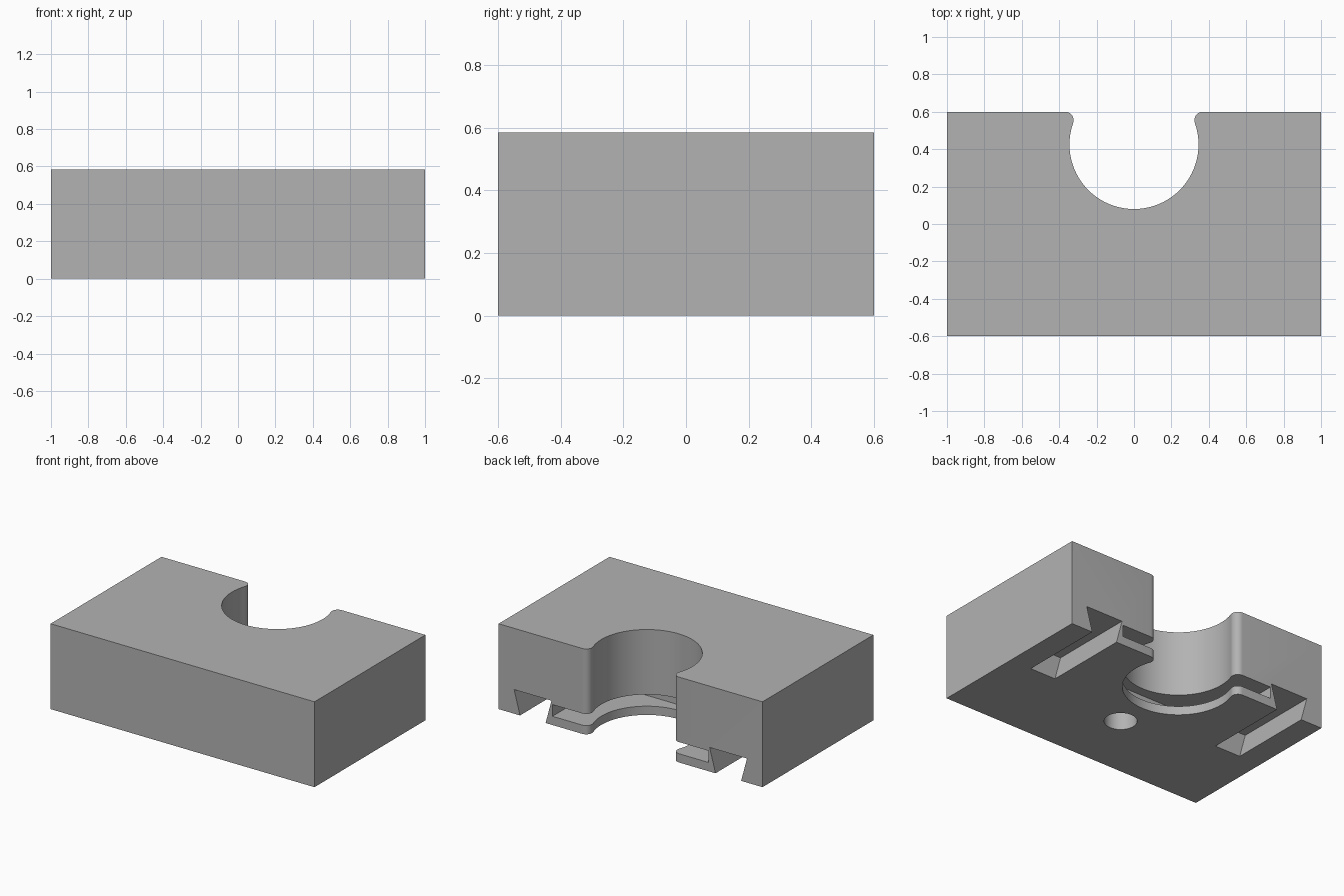
import bpy
import bmesh
import math
from mathutils import Matrix

cube = bpy.data.objects.get("Cube")
if cube:
    bpy.data.objects.remove(cube, do_unlink=True)

HEIGHT = 0.585
BACK = 0.6        # y of the back face
SLOT_END = 0.012  # y where the slots and pocket stop

grey = bpy.data.materials.new("plain grey")
grey.use_nodes = True
grey.diffuse_color = (0.45, 0.45, 0.45, 1)
grey.node_tree.nodes["Principled BSDF"].inputs["Base Color"].default_value = (0.45, 0.45, 0.45, 1)


def arc(cx, cy, radius, start, end, steps):
    """Points along an arc, angles in radians."""
    angles = [start + (end - start) * i / steps for i in range(steps + 1)]
    return [(cx + radius * math.cos(a), cy + radius * math.sin(a)) for a in angles]


def prism(name, outline, depth, matrix=Matrix()):
    """Extrude a 2D outline along its local z, then place it."""
    bm = bmesh.new()
    face = bm.faces.new([bm.verts.new((u, v, 0)) for u, v in outline])
    result = bmesh.ops.extrude_face_region(bm, geom=[face])
    moved = [g for g in result["geom"] if isinstance(g, bmesh.types.BMVert)]
    bmesh.ops.translate(bm, verts=moved, vec=(0, 0, depth))
    bmesh.ops.transform(bm, matrix=matrix, verts=bm.verts)
    bmesh.ops.recalc_face_normals(bm, faces=bm.faces)
    mesh = bpy.data.meshes.new(name)
    bm.to_mesh(mesh)
    bm.free()
    mesh.materials.append(grey)
    obj = bpy.data.objects.new(name, mesh)
    bpy.context.collection.objects.link(obj)
    return obj


# Block outline with a round notch and filleted mouth in the back
notch_y, notch_r, fillet_r = 0.425, 0.345, 0.045
fillet_y = BACK - fillet_r
tilt = math.asin((fillet_y - notch_y) / (notch_r + fillet_r))
fillet_x = (notch_r + fillet_r) * math.cos(tilt)
outline = [(-1, -BACK), (1, -BACK), (1, BACK)]
outline += arc(fillet_x, fillet_y, fillet_r, math.pi / 2, math.pi + tilt, 10)
outline += arc(0, notch_y, notch_r, tilt, -math.pi - tilt, 72)[1:-1]
outline += arc(-fillet_x, fillet_y, fillet_r, -tilt, math.pi / 2, 10)
outline += [(-1, BACK)]
block = prism("notched_block", outline, HEIGHT)

cutters = []

# Dovetail slots, open at the bottom and the back
top_z, flare, below = 0.165, 0.27, 0.05
for side, label in ((-1, "right"), (1, "left")):
    low, high = 0.097 - flare * below, 0.097 + flare * top_z
    dovetail = [(-low, -below), (low, -below), (high, top_z), (-high, top_z)]
    place = Matrix.Translation((side * 0.741, BACK + 0.1, 0)) @ Matrix.Rotation(math.pi / 2, 4, "X")
    cutters.append(prism(label + "_dovetail_cutter", dovetail, BACK + 0.1 - SLOT_END, place))

# Flat pocket above the bottom lip, between the dovetails
pocket_x = 0.592
pocket = [(-pocket_x, SLOT_END), (pocket_x, SLOT_END), (pocket_x, BACK + 0.1), (-pocket_x, BACK + 0.1)]
cutters.append(prism("pocket_cutter", pocket, 0.08, Matrix.Translation((0, 0, 0.06))))

# Blind round hole in the bottom
hole = arc(0, -0.128, 0.102, 0, 2 * math.pi, 40)[:-1]
cutters.append(prism("hole_cutter", hole, 0.25, Matrix.Translation((0, 0, -0.05))))

# Cut everything out of the block
bpy.ops.object.select_all(action="DESELECT")
bpy.context.view_layer.objects.active = block
block.select_set(True)
for cutter in cutters:
    cutter.hide_render = True
    cut = block.modifiers.new(cutter.name, "BOOLEAN")
    cut.operation = "DIFFERENCE"
    cut.solver = "EXACT"
    cut.object = cutter
    bpy.ops.object.modifier_apply(modifier=cut.name)
for cutter in cutters:
    bpy.data.objects.remove(cutter, do_unlink=True)

bpy.ops.object.shade_smooth_by_angle(angle=math.radians(30))
